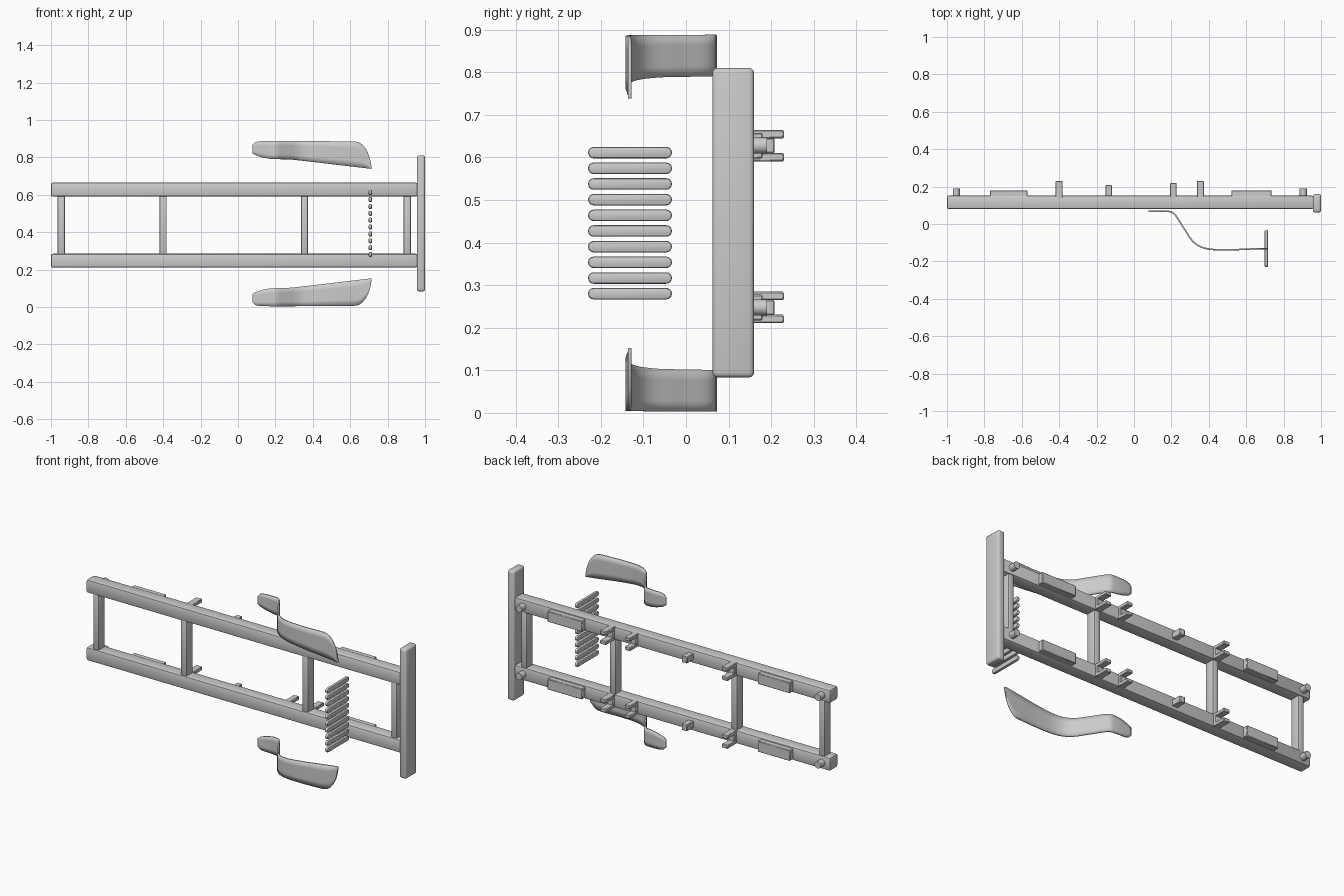
import bpy, bmesh, math
from mathutils import Vector

if "Cube" in bpy.data.objects:
    bpy.data.objects.remove(bpy.data.objects["Cube"])

RAIL_MID = 0.4375   # mirror height of the frame
BODY_MID = 0.4455   # mirror height of fenders, bumper and grille


def smooth(ob, angle=40):
    bpy.ops.object.select_all(action='DESELECT')
    ob.select_set(True)
    bpy.context.view_layer.objects.active = ob
    bpy.ops.object.shade_smooth_by_angle(angle=math.radians(angle))


def finish(bm, name):
    bmesh.ops.recalc_face_normals(bm, faces=bm.faces)
    me = bpy.data.meshes.new(name)
    bm.to_mesh(me)
    bm.free()
    ob = bpy.data.objects.new(name, me)
    bpy.context.collection.objects.link(ob)
    smooth(ob)
    return ob


def box(name, x, y, z, bevel=0.0, seg=2):
    bm = bmesh.new()
    bmesh.ops.create_cube(bm, size=1)
    for v in bm.verts:
        for i, (a, b) in enumerate((x, y, z)):
            v.co[i] = a if v.co[i] < 0 else b
    if bevel:
        bmesh.ops.bevel(bm, geom=bm.edges[:], offset=bevel, segments=seg,
                        profile=0.5, affect='EDGES', clamp_overlap=True)
    return finish(bm, name)


def peg(name, x, y0, y1, z, r):
    bm = bmesh.new()
    bmesh.ops.create_cone(bm, cap_ends=True, segments=20, radius1=r, radius2=r, depth=y1 - y0)
    for v in bm.verts:
        a, b, c = v.co
        v.co = (x + a, (y0 + y1) / 2 + c, z + b)
    return finish(bm, name)


def interp(pts, x):
    for (x0, a), (x1, b) in zip(pts, pts[1:]):
        if x <= x1:
            return a + (b - a) * (x - x0) / (x1 - x0)
    return pts[-1][1]


def catmull(pts, n):
    p = [Vector(q) for q in pts]
    p = [2 * p[0] - p[1]] + p + [2 * p[-1] - p[-2]]
    out = []
    for i in range(1, len(p) - 2):
        a, b, c, d = p[i - 1:i + 3]
        for k in range(n):
            t = k / n
            out.append(0.5 * (2 * b + (c - a) * t + (2 * a - 5 * b + 4 * c - d) * t * t
                              + (3 * b - a - 3 * c + d) * t ** 3))
    return out + [p[-2]]


# Frame rails with their mounts
for side, s in (("lower", -1), ("upper", 1)):
    zc = RAIL_MID + s * 0.19
    box(side + "_rail", (-1.0, 0.96), (0.08, 0.152), (zc - 0.037, zc + 0.037), 0.01)
    # spring pads
    for i, x in enumerate(((-0.77, -0.57), (0.52, 0.735))):
        box(f"{side}_pad_{i}", x, (0.145, 0.18), (zc - 0.03, zc + 0.03), 0.003, 1)
    # paired bracket ears
    for i, (x, h, w) in enumerate(((-0.4, 0.23, 0.019), (0.21, 0.22, 0.017), (0.355, 0.23, 0.019))):
        for e in (-1, 1):
            ze = zc + e * 0.027
            box(f"{side}_bracket_{i}_{e}", (x - w, x + w), (0.14, h),
                (ze - 0.010, ze + 0.010), 0.003, 1)
        box(f"{side}_bracket_base_{i}", (x - w, x + w), (0.14, 0.168),
            (zc - 0.03, zc + 0.03), 0.003, 1)
    # centre mount and end pegs
    box(side + "_centre_mount", (-0.152, -0.118), (0.14, 0.208), (zc - 0.018, zc + 0.018), 0.003, 1)
    peg(side + "_rear_peg", -0.95, 0.14, 0.19, zc, 0.019)
    peg(side + "_front_peg", 0.905, 0.14, 0.19, zc, 0.019)

# Cross members
for i, x in enumerate((-0.945, -0.4, 0.355, 0.905)):
    box(f"cross_member_{i}", (x - 0.019, x + 0.019), (0.088, 0.146), (0.27, 0.605), 0.008)

# Bumper
box("bumper", (0.956, 1.0), (0.062, 0.16), (0.083, 0.81), 0.012, 3)

# Grille slats: rounded bars
for i in range(10):
    z = BODY_MID + (i - 4.5) * 0.0368
    bm = bmesh.new()
    loop = []
    for cy, a0 in ((-0.0465, -90), (-0.2165, 90)):
        for k in range(9):
            a = math.radians(a0 + k * 22.5)
            loop.append(bm.verts.new((0.699, cy + 0.0135 * math.cos(a), z + 0.0135 * math.sin(a))))
    face = bm.faces.new(loop)
    ext = bmesh.ops.extrude_face_region(bm, geom=[face])
    for v in ext['geom']:
        if isinstance(v, bmesh.types.BMVert):
            v.co.x += 0.017
    rim = [e for e in bm.edges if abs(e.verts[0].co.x - e.verts[1].co.x) < 1e-6]
    bmesh.ops.bevel(bm, geom=rim, offset=0.005, segments=2, profile=0.5, affect='EDGES')
    finish(bm, f"grille_slat_{i}")

# Fenders: swept sheet with a shaped outline
PATH = [(0.077, 0.067, 0), (0.17, 0.068, 0), (0.215, 0.054, 0), (0.265, -0.02, 0),
        (0.32, -0.098, 0), (0.39, -0.132, 0), (0.50, -0.138, 0), (0.61, -0.134, 0),
        (0.67, -0.132, 0), (0.714, -0.132, 0)]
OUTER = [(0.077, 0.025), (0.085, 0.013), (0.11, 0.005), (0.2, 0.003), (0.62, 0.006), (0.645, 0.010),
         (0.665, 0.023), (0.685, 0.048), (0.70, 0.08), (0.71, 0.115), (0.715, 0.148)]
INNER = [(0.077, 0.068), (0.09, 0.078), (0.13, 0.092), (0.17, 0.099), (0.22, 0.101),
         (0.29, 0.103), (0.35, 0.110), (0.715, 0.153)]
for side in ("lower", "upper"):
    bm = bmesh.new()
    rows = []
    for p in catmull(PATH, 7):
        lo, hi = interp(OUTER, p.x), interp(INNER, p.x)
        zs = [lo + (hi - lo) * k / 4 for k in range(5)]
        if side == "upper":
            zs = [2 * BODY_MID - z for z in zs]
        rows.append([bm.verts.new((p.x, p.y, z)) for z in zs])
    for a, b in zip(rows, rows[1:]):
        for k in range(4):
            bm.faces.new((a[k], b[k], b[k + 1], a[k + 1]))
    ob = finish(bm, side + "_fender")
    mod = ob.modifiers.new("thickness", 'SOLIDIFY')
    mod.thickness = 0.008
    mod.offset = 0
